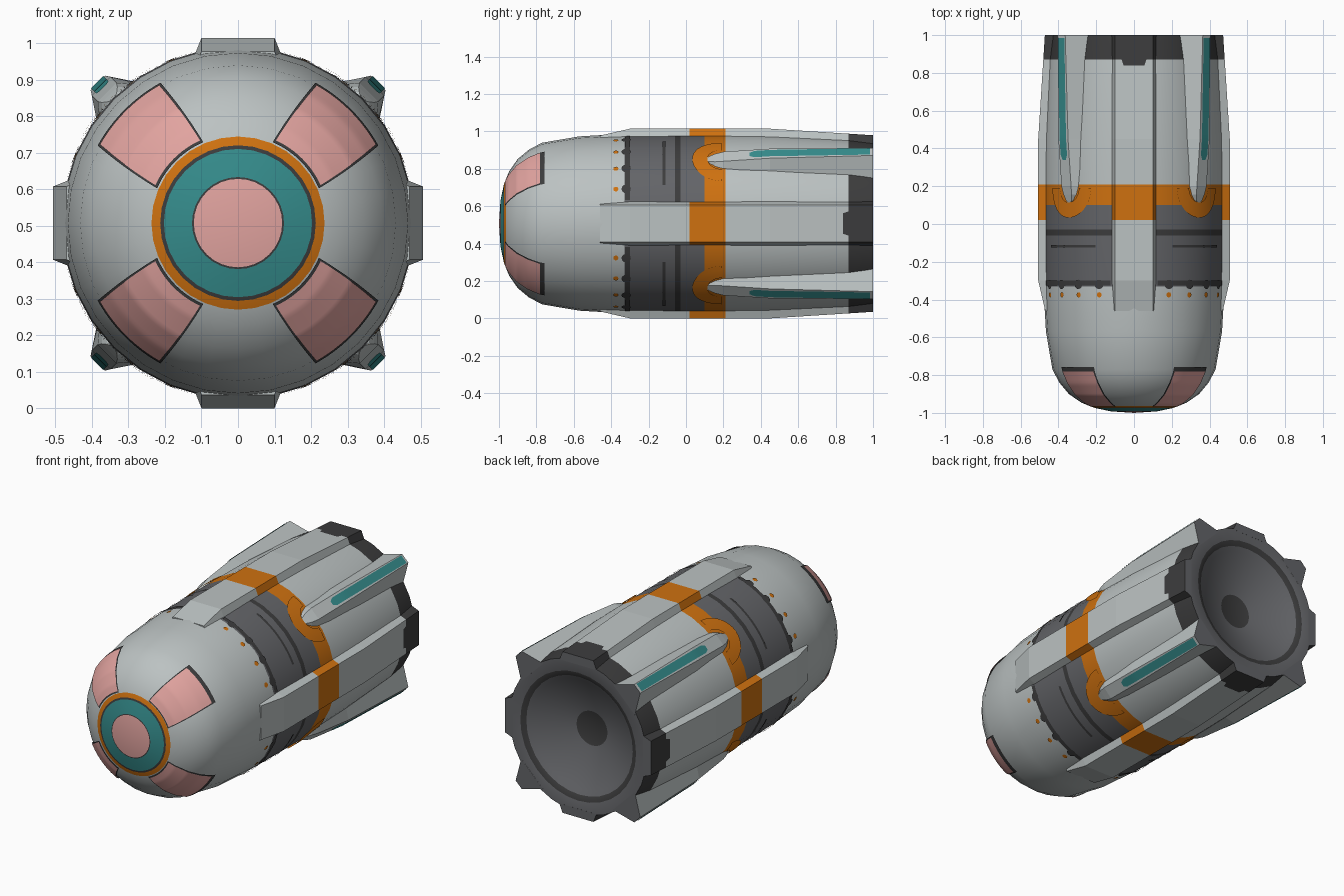
import bpy, bmesh, math

if "Cube" in bpy.data.objects:
    bpy.data.objects.remove(bpy.data.objects["Cube"])

CZ = 0.507                      # height of the long axis
QUARTERS = [math.radians(90 * k) for k in range(4)]
DIAGONALS = [a + math.pi / 4 for a in QUARTERS]
COLOURS = {
    "light_grey": (0.50, 0.54, 0.54), "mid_grey": (0.125, 0.128, 0.138),
    "charcoal": (0.045, 0.045, 0.046), "orange": (0.62, 0.165, 0.005),
    "teal": (0.035, 0.26, 0.26), "pink": (0.76, 0.37, 0.35)}
NAMES = list(COLOURS)
MATS = []
for n, c in COLOURS.items():
    m = bpy.data.materials.new(n)
    m.diffuse_color = (*c, 1)
    m.use_nodes = True
    m.node_tree.nodes["Principled BSDF"].inputs["Base Color"].default_value = m.diffuse_color
    MATS.append(m)
LIGHT, MID, DARK, ORANGE, TEAL, PINK = range(6)


def point(y, s, r, a):
    """y along the axis, s sideways and r outwards from direction a."""
    return (r * math.cos(a) - s * math.sin(a), y, CZ + r * math.sin(a) + s * math.cos(a))


def finish(name, bm, smooth=False):
    me = bpy.data.meshes.new(name)
    bm.to_mesh(me)
    bm.free()
    for m in MATS:
        me.materials.append(m)
    ob = bpy.data.objects.new(name, me)
    bpy.context.collection.objects.link(ob)
    if smooth:
        bpy.ops.object.select_all(action='DESELECT')
        ob.select_set(True)
        bpy.context.view_layer.objects.active = ob
        bpy.ops.object.shade_smooth_by_angle(angle=math.radians(35))
    return ob


# Hull profile: y, radius, colour of the ring that follows
HULL = [(-1.0, 0, PINK), (-0.992, 0.121, DARK), (-0.991, 0.126, TEAL),
        (-0.975, 0.203, DARK), (-0.972, 0.213, ORANGE), (-0.963, 0.237, LIGHT),
        (-0.945, 0.28, LIGHT), (-0.90, 0.345, LIGHT), (-0.84, 0.395, LIGHT),
        (-0.77, 0.432, LIGHT), (-0.57, 0.466, LIGHT), (-0.33, 0.48, MID),
        (-0.06, 0.483, DARK), (-0.03, 0.483, MID), (0.10, 0.483, ORANGE),
        (0.21, 0.483, LIGHT), (0.45, 0.48, LIGHT), (0.87, 0.46, DARK),
        (1.0, 0.445, MID), (0.998, 0.375, DARK), (0.985, 0.345, MID),
        (0.97, 0.32, MID), (0.87, 0.10, DARK), (0.87, 0, DARK)]
OUTER = HULL[:19]


def lerp_table(x, i, j):
    for p, q in zip(OUTER, OUTER[1:]):
        if p[i] <= x <= q[i]:
            return p[j] + (q[j] - p[j]) * (x - p[i]) / max(q[i] - p[i], 1e-9)
    return OUTER[-1][j]


def radius_at(y):
    return lerp_table(y, 0, 1)


def build_hull(sides=32):
    bm = bmesh.new()
    rings = []
    for y, r, _ in HULL:
        n = sides if r else 1
        rings.append([bm.verts.new(point(y, 0, r, 2 * math.pi * k / sides)) for k in range(n)])
    for (lo, hi, row) in zip(rings, rings[1:], HULL):
        for k in range(sides):
            vs = []
            for v in (lo[k % len(lo)], lo[(k + 1) % len(lo)], hi[(k + 1) % len(hi)], hi[k % len(hi)]):
                if v not in vs:
                    vs.append(v)
            bm.faces.new(vs).material_index = row[2]
    bmesh.ops.recalc_face_normals(bm, faces=bm.faces)
    finish("hull", bm, True)


def loft(name, stations, a):
    """Trapezoid bar along y: y, base half width, top half width, base r, top r, colour."""
    bm = bmesh.new()
    rings = [[bm.verts.new(point(y, s, r, a)) for s, r in ((-b, rb), (-t, rt), (t, rt), (b, rb))]
             for y, b, t, rb, rt, _ in stations]
    for lo, hi, st in zip(rings, rings[1:], stations):
        for k in range(4):
            j = (k + 1) % 4
            bm.faces.new((lo[k], lo[j], hi[j], hi[k])).material_index = st[5]
    bm.faces.new(rings[0]).material_index = LIGHT
    bm.faces.new(rings[-1]).material_index = MID
    bmesh.ops.recalc_face_normals(bm, faces=bm.faces)
    finish(name, bm)


def plate(name, fn, nu, nv, mat, a):
    """Thin painted sheet; fn(u, v) gives (y, sideways, radius)."""
    bm = bmesh.new()
    g = [[bm.verts.new(point(*fn(i / nu, j / nv), a)) for j in range(nv + 1)] for i in range(nu + 1)]
    for i in range(nu):
        for j in range(nv):
            f = bm.faces.new((g[i][j], g[i + 1][j], g[i + 1][j + 1], g[i][j + 1]))
            f.material_index = mat
            f.normal_update()
            if f.normal.x * math.cos(a) + f.normal.z * math.sin(a) < 0:
                f.normal_flip()
    bmesh.ops.remove_doubles(bm, verts=bm.verts, dist=1e-6)
    finish(name, bm, True)


def on_hull(y, ang, lift):
    r = radius_at(y) + lift
    return y, r * math.sin(ang), r * math.cos(ang)


def window(grow, lift):
    def fn(u, v):
        r = 0.243 - grow + v * (0.186 + 2 * grow)
        half = math.radians(20.3 - 5 * v) + grow / r
        ang = (2 * u - 1) * half
        return (lerp_table(max(r, 0.237), 1, 0) - lift,
                (r + lift) * math.sin(ang), (r + lift) * math.cos(ang))
    return fn


def arch(u, v):                 # U-shaped band round the front of a fin
    t, d = (u - 0.5) * math.pi, 0.07 + 0.075 * v
    return on_hull(0.19 - d * 1.08 * math.cos(t), d * math.sin(t) / 0.483, 0.005)


def spot(y, deg, size, lift):
    def fn(u, v):
        t = 2 * math.pi * u
        return on_hull(y + size * v * math.cos(t), math.radians(deg) + size * v * math.sin(t) / 0.48, lift)
    return fn


build_hull()

# Four broad flat ribs at top, bottom and sides
RIB = [(-0.46, LIGHT), (-0.30, LIGHT), (0.02, ORANGE), (0.21, LIGHT), (0.45, LIGHT), (0.87, DARK), (1.0, DARK)]


def rib_top(y):
    if y < -0.3:
        return 0.507 - 0.037 * (-0.3 - y) / 0.16
    return 0.507 - 0.035 * max(0, y - 0.45) / 0.55


for k, a in enumerate(QUARTERS):
    loft(f"rib_{k}", [(y, 0.12, 0.1, rib_top(y) - 0.05, rib_top(y), m) for y, m in RIB], a)
    plate(f"rib_tail_mark_{k}", lambda u, v: (0.84 + 0.035 * v, (2 * u - 1) * (0.055 + 0.012 * v),
          rib_top(0.84 + 0.035 * v) + 0.002), 2, 1, DARK, a)

# Rising fins on the diagonals, with a rounded front end
FIN = [(0.105, 0.02, 0.01, 0.44, 0.483), (0.125, 0.055, 0.02, 0.44, 0.489),
       (0.155, 0.08, 0.03, 0.44, 0.497), (0.20, 0.092, 0.036, 0.44, 0.507),
       (0.45, 0.096, 0.036, 0.44, 0.53), (1.0, 0.10, 0.028, 0.42, 0.543)]


def fin_stripe(u, v):
    y = 0.34 + 0.645 * v
    top = 0.53 + 0.013 * (y - 0.45) / 0.55 if y > 0.45 else 0.507 + 0.023 * (y - 0.2) / 0.25
    width = 0.024 * min(1, 0.5 + v * 20)
    return y, (2 * u - 1) * width, top + 0.003


for k, a in enumerate(DIAGONALS):
    loft(f"fin_{k}", [(*st, LIGHT) for st in FIN], a)
    plate(f"fin_stripe_{k}", fin_stripe, 1, 24, TEAL, a)
    plate(f"fin_arch_{k}", arch, 20, 3, ORANGE, a)
    # Nose windows with dark frames
    plate(f"window_frame_{k}", window(0.006, 0.004), 12, 24, DARK, a)
    plate(f"window_{k}", window(0.0, 0.006), 12, 24, PINK, a)
    # Panel line, scalloped panel edge and small lamps
    plate(f"panel_line_{k}", lambda u, v: on_hull(-0.125 + 0.015 * v, math.radians(40 * u - 20), 0.003),
          10, 1, DARK, a)
    plate(f"panel_edge_{k}", lambda u, v: on_hull(-0.325 + 0.025 * v, math.radians(60 * u - 30), 0.003),
          16, 1, DARK, a)
    for n, deg in enumerate((-22.5, -7.5, 7.5, 22.5)):
        plate(f"panel_scallop_{k}_{n}", spot(-0.32, deg, 0.025, 0.004), 12, 1, DARK, a)
        plate(f"lamp_{k}_{n}", spot(-0.375, deg, 0.014, 0.004), 10, 1, ORANGE, a)
